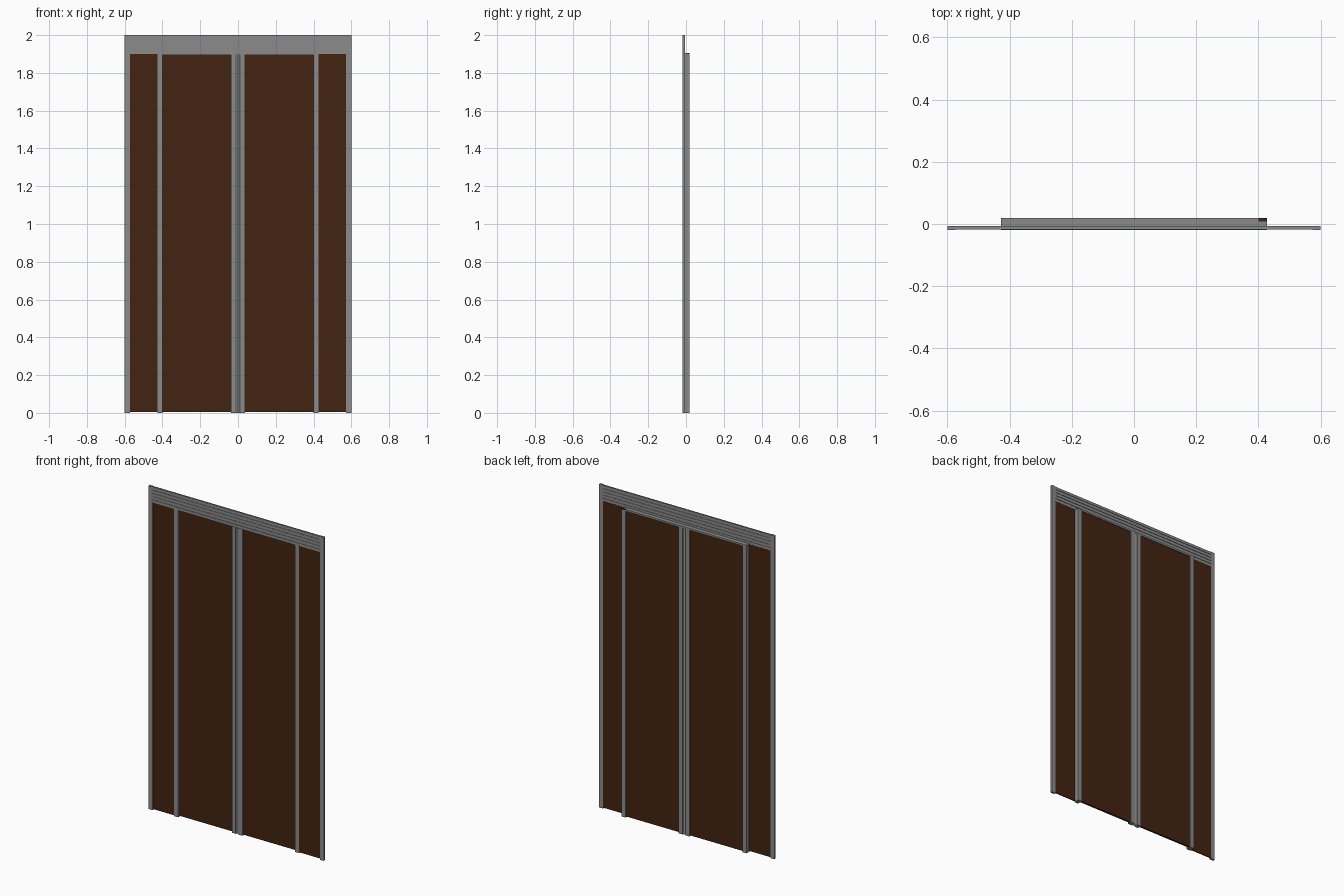
import bpy, bmesh, math

if "Cube" in bpy.data.objects:
    bpy.data.objects.remove(bpy.data.objects["Cube"])


def material(name, r, g, b):
    m = bpy.data.materials.new(name)
    m.diffuse_color = (r, g, b, 1)
    m.use_nodes = True
    m.node_tree.nodes["Principled BSDF"].inputs["Base Color"].default_value = m.diffuse_color
    return m


STEEL = material("grey metal", 0.26, 0.26, 0.26)
BROWN = material("dark brown panel", 0.055, 0.017, 0.005)
WHITE = material("white seal", 0.85, 0.85, 0.83)


def box(name, x, y, z, mat):
    """Box from (min, max) pairs on each axis."""
    bm = bmesh.new()
    bmesh.ops.create_cube(bm, size=1)
    for v in bm.verts:
        for i, (lo, hi) in enumerate((x, y, z)):
            v.co[i] = lo if v.co[i] < 0 else hi
    me = bpy.data.meshes.new(name)
    bm.to_mesh(me)
    bm.free()
    me.materials.append(mat)
    ob = bpy.data.objects.new(name, me)
    bpy.context.collection.objects.link(ob)
    return ob


def pair(name, x, y, z, mat):
    """A box and its mirror image across x = 0."""
    box(name + "_right", x, y, z, mat)
    box(name + "_left", (-x[1], -x[0]), y, z, mat)


DOOR_TOP = 1.9

# Outer frame posts and fixed side panels
pair("frame_post", (0.573, 0.6), (-0.019, -0.006), (0, 2), STEEL)
pair("side_panel", (0.425, 0.573), (-0.014, -0.008), (0.005, DOOR_TOP), BROWN)

# Header: backing board with horizontal slats on both faces
box("header_board", (-0.573, 0.573), (-0.015, -0.009), (DOOR_TOP, 2), STEEL)
SLATS = 5
pitch = 0.1 / SLATS
for i in range(SLATS):
    z0 = DOOR_TOP + i * pitch
    box(f"header_slat_{i + 1}", (-0.573, 0.573), (-0.0175, -0.0065),
        (z0 + 0.002, z0 + pitch - 0.002), STEEL)

# Sliding doors: recessed panel between two stiles
pair("door_panel", (0.036, 0.402), (0.0, 0.012), (0.004, DOOR_TOP), BROWN)
pair("door_outer_stile", (0.4, 0.427), (-0.0145, 0.019), (0, DOOR_TOP), STEEL)
pair("door_inner_stile", (0.01, 0.037), (-0.008, 0.019), (0, DOOR_TOP), STEEL)

# Top rail: front trim over the header, cap over the doors, end block
box("rail_trim", (-0.427, 0.427), (-0.019, -0.015), (DOOR_TOP, 1.917), STEEL)
box("rail_cap", (-0.427, 0.4), (-0.012, 0.019), (DOOR_TOP - 0.006, 1.905), STEEL)
box("rail_cap_end", (0.4, 0.427), (-0.012, 0.008), (DOOR_TOP - 0.006, 1.905), STEEL)
box("rail_end_block", (0.4, 0.427), (0.008, 0.019), (DOOR_TOP - 0.006, 1.903), BROWN)


# Rounded white seals meeting in the middle
def seal(name, x):
    bpy.ops.mesh.primitive_cylinder_add(vertices=16, radius=1, depth=DOOR_TOP - 0.006,
                                        location=(x, 0.0055, DOOR_TOP / 2 - 0.003))
    ob = bpy.context.object
    ob.name = name
    ob.scale = (0.005, 0.012, 1)
    bpy.ops.object.transform_apply(location=False, rotation=False, scale=True)
    ob.data.materials.append(WHITE)
    bpy.ops.object.shade_smooth_by_angle(angle=math.radians(60))


seal("seal_left", -0.005)
seal("seal_right", 0.005)
